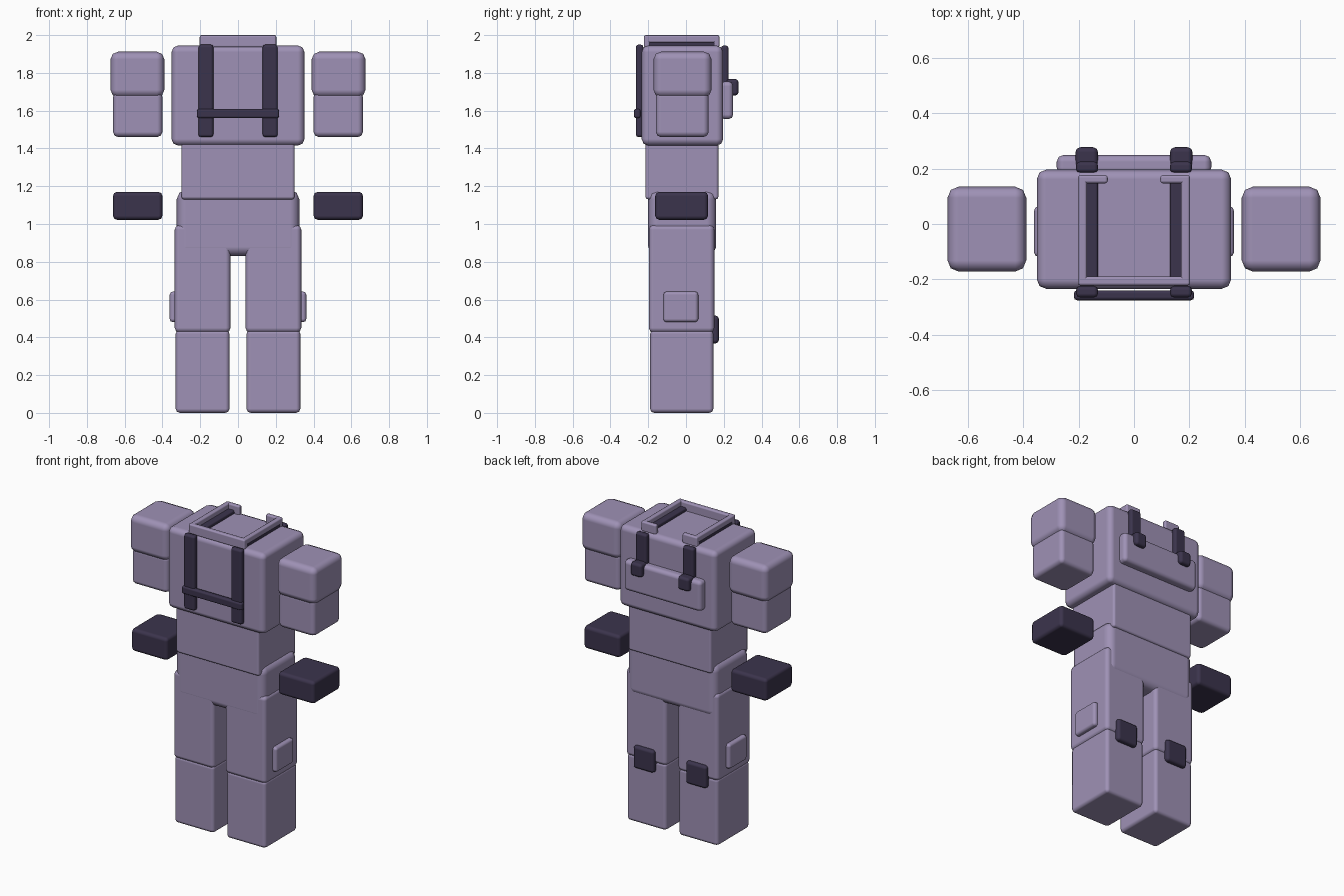
import bpy
import bmesh
from mathutils import Vector

if "Cube" in bpy.data.objects:
    bpy.data.objects.remove(bpy.data.objects["Cube"])


def material(name, color):
    m = bpy.data.materials.new(name)
    m.diffuse_color = (*color, 1.0)
    m.use_nodes = True
    m.node_tree.nodes["Principled BSDF"].inputs["Base Color"].default_value = m.diffuse_color
    return m


LILAC = material("lilac cloth", (0.345, 0.285, 0.465))
DARK = material("dark purple", (0.044, 0.034, 0.073))


def box(name, x, y, z, mat=LILAC, bevel=0.02):
    """Rounded box spanning the given (min, max) ranges."""
    lo, hi = Vector((x[0], y[0], z[0])), Vector((x[1], y[1], z[1]))
    size, mid = hi - lo, (lo + hi) / 2
    bm = bmesh.new()
    bmesh.ops.create_cube(bm, size=1)
    for v in bm.verts:
        v.co = Vector(a * b for a, b in zip(v.co, size))
    for f in bm.faces:
        f.smooth = True
    mesh = bpy.data.meshes.new(name)
    bm.to_mesh(mesh)
    bm.free()
    mesh.materials.append(mat)
    ob = bpy.data.objects.new(name, mesh)
    ob.location = mid
    bpy.context.collection.objects.link(ob)
    mod = ob.modifiers.new("rounded edges", 'BEVEL')
    mod.width = min(bevel, min(size) * 0.45)
    mod.segments = 2
    mod.limit_method = 'NONE'
    mod.harden_normals = True
    return ob


def pair(name, x, y, z, mat=LILAC, bevel=0.02):
    """The same box on both sides of x = 0."""
    box(name + "_right", x, y, z, mat, bevel)
    box(name + "_left", (-x[1], -x[0]), y, z, mat, bevel)


# Body
box("torso", (-0.352, 0.352), (-0.235, 0.197), (1.415, 1.945), bevel=0.035)
box("waist", (-0.30, 0.30), (-0.215, 0.172), (1.13, 1.45), bevel=0.015)
box("hips", (-0.325, 0.325), (-0.20, 0.16), (0.83, 1.18), bevel=0.05)

# Legs with side pockets and rear pads
pair("upper_leg", (0.04, 0.335), (-0.197, 0.15), (0.425, 0.995), bevel=0.025)
pair("lower_leg", (0.045, 0.33), (-0.19, 0.145), (0.0, 0.44), bevel=0.022)
pair("side_pocket", (0.30, 0.362), (-0.12, 0.065), (0.48, 0.643), bevel=0.018)
pair("rear_leg_pad", (0.115, 0.265), (0.12, 0.174), (0.368, 0.515), DARK, 0.018)

# Arms and gloves
pair("upper_arm", (0.39, 0.675), (-0.172, 0.135), (1.67, 1.912), bevel=0.04)
pair("lower_arm", (0.40, 0.662), (-0.16, 0.12), (1.46, 1.70), bevel=0.028)
pair("glove", (0.40, 0.662), (-0.163, 0.117), (1.022, 1.17), DARK, 0.022)

# Harness: front, shoulder and rear straps, crossbar, clips
pair("front_strap", (0.13, 0.21), (-0.266, -0.225), (1.46, 1.95), DARK, 0.015)
pair("shoulder_strap", (0.13, 0.20), (-0.21, 0.17), (1.93, 1.966), DARK, 0.01)
pair("rear_strap", (0.13, 0.21), (0.185, 0.226), (1.70, 1.945), DARK, 0.015)
pair("strap_clip", (0.13, 0.212), (0.20, 0.278), (1.68, 1.768), DARK, 0.018)
box("crossbar", (-0.218, 0.218), (-0.276, -0.24), (1.56, 1.61), DARK, 0.012)

# Rear pouch
box("rear_pouch", (-0.28, 0.28), (0.18, 0.25), (1.555, 1.755), bevel=0.025)

# Collar, open at the back
box("collar_front", (-0.203, 0.203), (-0.223, -0.19), (1.935, 2.0), bevel=0.01)
pair("collar_side", (0.17, 0.203), (-0.223, 0.177), (1.96, 2.0), bevel=0.01)
pair("collar_back", (0.095, 0.203), (0.147, 0.177), (1.935, 2.0), bevel=0.01)
